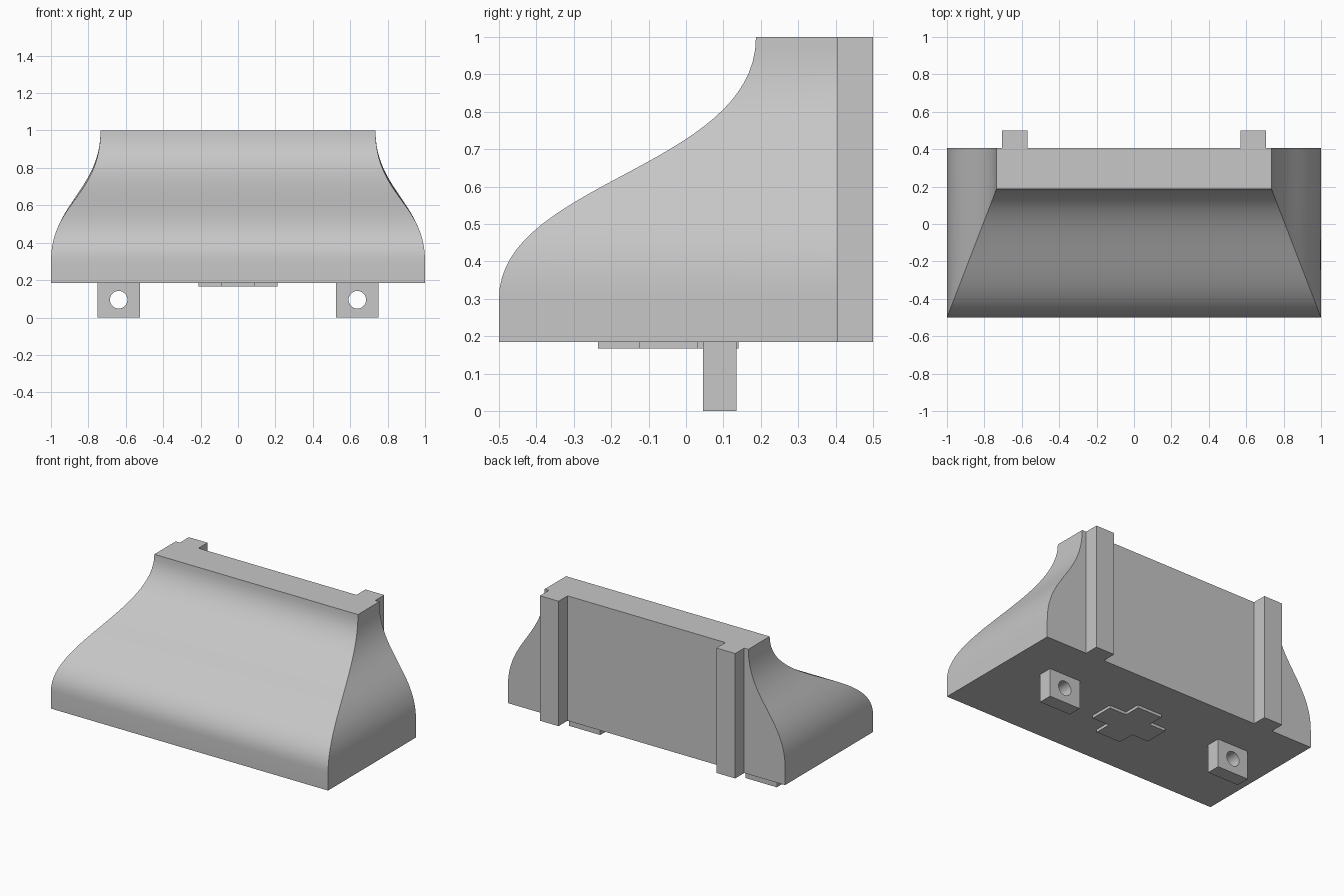
import bpy, bmesh
from mathutils import Vector
from mathutils.geometry import interpolate_bezier

cube = bpy.data.objects.get("Cube")
if cube:
    bpy.data.objects.remove(cube, do_unlink=True)

# Single flat colour
grey = bpy.data.materials.new("light grey")
grey.use_nodes = True
colour = (0.57, 0.57, 0.57, 1)
grey.diffuse_color = colour
grey.node_tree.nodes["Principled BSDF"].inputs["Base Color"].default_value = colour

BASE, TOP = 0.185, 1.0
BACK = 0.407
STEPS = 32


def make_object(name, bm):
    bmesh.ops.recalc_face_normals(bm, faces=bm.faces)
    mesh = bpy.data.meshes.new(name)
    bm.to_mesh(mesh)
    bm.free()
    mesh.materials.append(grey)
    obj = bpy.data.objects.new(name, mesh)
    bpy.context.collection.objects.link(obj)
    return obj


def make_active(obj):
    bpy.ops.object.select_all(action="DESELECT")
    obj.select_set(True)
    bpy.context.view_layer.objects.active = obj


def box(name, x, y, z):
    bm = bmesh.new()
    bmesh.ops.create_cube(bm, size=1)
    for v in bm.verts:
        v.co = [r[0] if c < 0 else r[1] for c, r in zip(v.co, (x, y, z))]
    return make_object(name, bm)


def s_curve(bottom, top, rise, drop):
    """Straight foot followed by an S curve that is vertical at both ends."""
    up = Vector((0, 0, 1))
    start = Vector((*bottom, 0.3))
    end = Vector((*top, TOP))
    curve = interpolate_bezier(start, start + up * rise, end - up * drop, end, STEPS)
    return [Vector((*bottom, BASE))] + curve


# Flared body: loft between the front corner curves and the back corner curves
bm = bmesh.new()
front = s_curve((1, -0.5), (0.735, 0.187), 0.315, 0.35)
back = s_curve((1, BACK), (0.735, BACK), 0.305, 0.315)
rails = []
for curve, side in ((front, -1), (front, 1), (back, 1), (back, -1)):
    rails.append([bm.verts.new((p.x * side, p.y, p.z)) for p in curve])
for a, b in zip(rails, rails[1:] + rails[:1]):
    for i in range(len(a) - 1):
        bm.faces.new((a[i], b[i], b[i + 1], a[i + 1]))
for end in (0, -1):
    bm.faces.new([rail[end] for rail in rails])
body = make_object("flared_body", bm)
make_active(body)
bpy.ops.object.shade_smooth_by_angle(angle=0.6)

for side, label in ((1, "left"), (-1, "right")):
    # Upright rib on the back
    box(label + "_back_rib", sorted((side * 0.57, side * 0.705)),
        (BACK - 0.002, 0.5), (BASE, TOP))

    # Mounting lug with a round hole through it
    lug = box(label + "_mounting_lug", sorted((side * 0.525, side * 0.75)),
              (0.045, 0.135), (0, BASE))
    bpy.ops.mesh.primitive_cylinder_add(vertices=40, radius=0.047, depth=0.4,
                                        location=(side * 0.638, 0.09, 0.095),
                                        rotation=(1.5708, 0, 0))
    cutter = bpy.context.object
    cutter.name = label + "_hole_cutter"
    cutter.hide_render = True
    cut = lug.modifiers.new("hole", "BOOLEAN")
    cut.operation = "DIFFERENCE"
    cut.solver = "EXACT"
    cut.object = cutter
    make_active(lug)
    bpy.ops.object.modifier_apply(modifier=cut.name)
    bpy.data.objects.remove(cutter, do_unlink=True)
    bpy.ops.object.shade_smooth_by_angle(angle=0.6)

# Raised cross under the base: extruded outline
bm = bmesh.new()
X0, X1, X2, X3 = -0.21, -0.09, 0.087, 0.21
Y0, Y1, Y2, Y3 = -0.235, -0.125, 0.032, 0.14
outline = [(X0, Y1), (X1, Y1), (X1, Y0), (X2, Y0), (X2, Y1), (X3, Y1),
           (X3, Y2), (X2, Y2), (X2, Y3), (X1, Y3), (X1, Y2), (X0, Y2)]
face = bm.faces.new([bm.verts.new((x, y, 0.167)) for x, y in outline])
raised = bmesh.ops.extrude_face_region(bm, geom=[face])["geom"]
bmesh.ops.translate(bm, vec=(0, 0, BASE - 0.167),
                    verts=[g for g in raised if isinstance(g, bmesh.types.BMVert)])
make_object("base_cross", bm)
